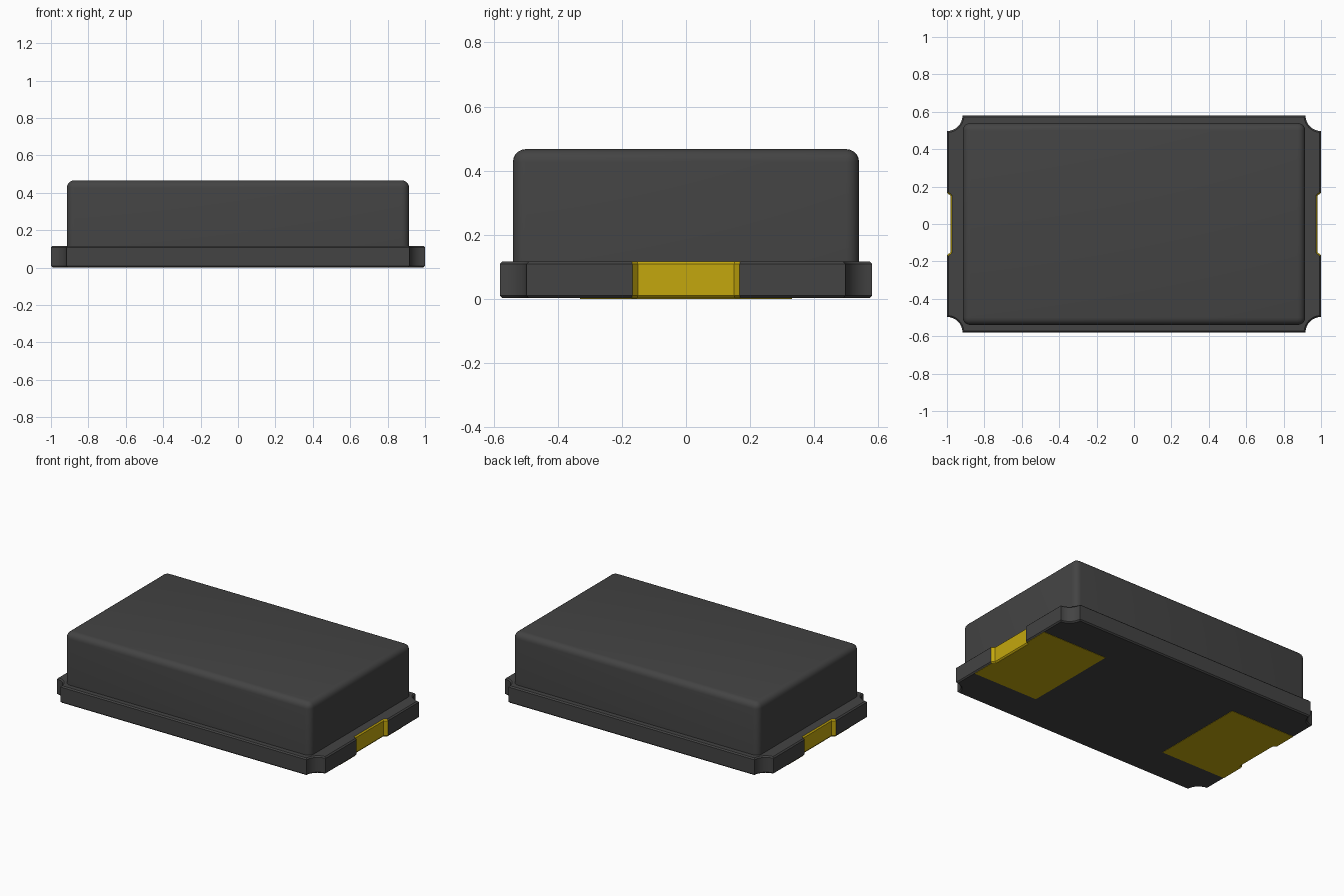
import bpy, bmesh, math

cube = bpy.data.objects.get("Cube")
if cube:
    bpy.data.objects.remove(cube, do_unlink=True)


def material(name, rgb):
    m = bpy.data.materials.new(name)
    m.diffuse_color = (*rgb, 1)
    m.use_nodes = True
    bsdf = m.node_tree.nodes["Principled BSDF"]
    bsdf.inputs["Base Color"].default_value = (*rgb, 1)
    bsdf.inputs["Roughness"].default_value = 0.6
    return m


GREY = material("dark grey ceramic", (0.057, 0.057, 0.057))
GOLD = material("gold plating", (0.55, 0.39, 0.004))


def finish(bm, name, mats, smooth=True):
    bmesh.ops.recalc_face_normals(bm, faces=bm.faces)
    mesh = bpy.data.meshes.new(name)
    bm.to_mesh(mesh)
    bm.free()
    ob = bpy.data.objects.new(name, mesh)
    bpy.context.collection.objects.link(ob)
    for m in mats:
        mesh.materials.append(m)
    if smooth:
        bpy.ops.object.select_all(action='DESELECT')
        ob.select_set(True)
        bpy.context.view_layer.objects.active = ob
        bpy.ops.object.shade_smooth_by_angle(angle=math.radians(30))
    return ob


def loft(bm, rings):
    """Join stacked (outline, z) rings into a closed solid."""
    loops = [[bm.verts.new((x, y, z)) for x, y in pts] for pts, z in rings]
    n = len(loops[0])
    for a, b in zip(loops, loops[1:]):
        for i in range(n):
            bm.faces.new((a[i], a[(i + 1) % n], b[(i + 1) % n], b[i]))
    bm.faces.new(loops[0][::-1])
    bm.faces.new(loops[-1])


X, Y, R = 1.0, 0.58, 0.083         # half sizes, corner notch radius
FLOOR, Y_IN, Y_OUT = 0.98, 0.15, 0.167   # end contact recess
BASE_TOP, LID_TOP, PAD = 0.117, 0.467, 0.002


def outline(d):
    """Base outline inset by d: scooped corners and a recess in each end."""
    r = R + d
    a0 = math.asin(d / r)
    arc = []
    for i in range(9):
        t = a0 + (math.pi / 2 - 2 * a0) * i / 8
        arc.append((X - r * math.sin(t), Y - r * math.cos(t)))
    upper = [(FLOOR - d, Y_IN + 0.4 * d), (X - d, Y_OUT + 0.4 * d)] + arc
    right = [(x, -y) for x, y in reversed(upper)] + upper
    return right + [(-x, -y) for x, y in right]


# Base slab with fine bevels, gold on the recess walls
bm = bmesh.new()
B = 0.008
loft(bm, [(outline(B), PAD), (outline(0), PAD + B),
          (outline(0), BASE_TOP - B), (outline(B), BASE_TOP)])
for f in bm.faces:
    c = f.calc_center_median()
    if abs(c.x) > 0.9 and abs(c.y) < Y_OUT + 0.01:
        f.material_index = 1
finish(bm, "ceramic_base", [GREY, GOLD])

# Lid: box with rounded upright and top edges
bm = bmesh.new()
bmesh.ops.create_cube(bm, size=1)
z0 = BASE_TOP - 0.005
for v in bm.verts:
    v.co = (v.co.x * 1.83, v.co.y * 1.08, LID_TOP if v.co.z > 0 else z0)
edges = [e for e in bm.edges if max(v.co.z for v in e.verts) > z0 + 0.1]
bmesh.ops.bevel(bm, geom=edges, offset=0.04, segments=5, profile=0.5,
                affect='EDGES', clamp_overlap=True)
finish(bm, "lid", [GREY])

# Solder pads under each end, following the recess
for side, sx in (("left", 1), ("right", -1)):
    inner, outer, half = 0.505, X - B, 0.33
    lower = [(inner, -half), (outer, -half),
             (outer, -Y_OUT - 0.003), (FLOOR - B, -Y_IN - 0.003)]
    pts = lower + [(x, -y) for x, y in reversed(lower)]
    pts = [(sx * x, y) for x, y in pts]
    bm = bmesh.new()
    loft(bm, [(pts, 0), (pts, PAD + 0.001)])
    finish(bm, side + "_solder_pad", [GOLD], smooth=False)
